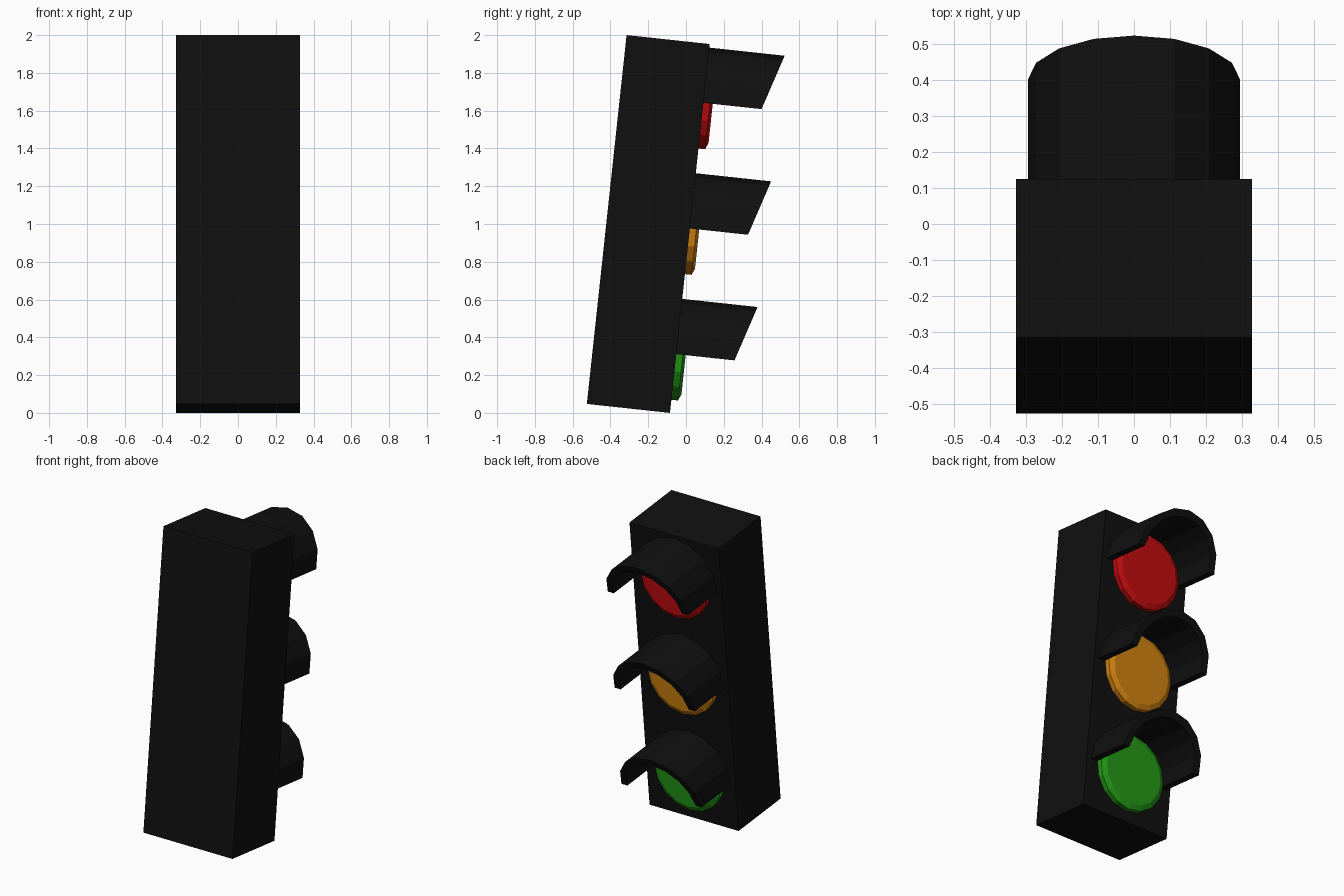
import bpy, bmesh, math
from mathutils import Matrix

if "Cube" in bpy.data.objects:
    bpy.data.objects.remove(bpy.data.objects["Cube"])

# Local frame: x across, y out of the lamp face, z up the housing; then tilted
TILT = Matrix.Translation((0, -0.085, 0)) @ Matrix.Rotation(math.radians(-6.15), 4, 'X')
W, D, H = 0.327, 0.4425, 1.964
SEG = 16


def material(name, rgb):
    m = bpy.data.materials.new(name)
    m.diffuse_color = (*rgb, 1)
    m.use_nodes = True
    m.node_tree.nodes["Principled BSDF"].inputs["Base Color"].default_value = m.diffuse_color
    return m


black = material("black", (0.005, 0.005, 0.005))
red = material("red", (0.55, 0.004, 0.005))
amber = material("amber", (0.65, 0.23, 0.006))
green = material("green", (0.018, 0.32, 0.009))


def finish(name, bm, mat):
    bmesh.ops.recalc_face_normals(bm, faces=bm.faces)
    me = bpy.data.meshes.new(name)
    bm.to_mesh(me)
    bm.free()
    me.transform(TILT)
    me.materials.append(mat)
    bpy.context.collection.objects.link(bpy.data.objects.new(name, me))


def housing():
    bm = bmesh.new()
    bmesh.ops.create_cube(bm, size=1, matrix=Matrix.Translation((0, -D / 2, H / 2))
                          @ Matrix.Diagonal((2 * W, D, H, 1)))
    finish("housing", bm, black)


def lens(name, zc, mat):
    # Disc with a chamfered front edge
    bm = bmesh.new()
    rings = [[bm.verts.new((r * math.cos(a), y, zc + r * math.sin(a)))
              for a in (2 * math.pi * i / SEG for i in range(SEG))]
             for r, y in ((0.243, -0.02), (0.243, 0.035), (0.21, 0.05))]
    for a, b in zip(rings, rings[1:]):
        for i in range(SEG):
            j = (i + 1) % SEG
            bm.faces.new((a[i], a[j], b[j], b[i]))
    bm.faces.new(rings[0])
    bm.faces.new(rings[-1])
    finish(name, bm, mat)


def visor(name, zc):
    # Half tube whose front is cut on a slant, longer at the top
    bm = bmesh.new()
    half = SEG // 2
    sections = []
    for i in range(half + 1):
        a = math.pi * i / half
        pts = []
        for r, front in ((0.294, 0), (0.294, 1), (0.25, 1), (0.25, 0)):
            z = r * math.sin(a)
            y = 0.31 + 0.31 * z if front else -0.01
            pts.append(bm.verts.new((r * math.cos(a), y, zc + z)))
        sections.append(pts)
    for a, b in zip(sections, sections[1:]):
        for k in range(4):
            n = (k + 1) % 4
            bm.faces.new((a[k], a[n], b[n], b[k]))
    bm.faces.new(sections[0])
    bm.faces.new(sections[-1])
    finish(name, bm, black)


housing()
for i, (label, mat) in enumerate((("green", green), ("amber", amber), ("red", red))):
    zc = H / 2 + (i - 1) * 0.669
    lens(label + "_lens", zc, mat)
    visor(label + "_visor", zc)
